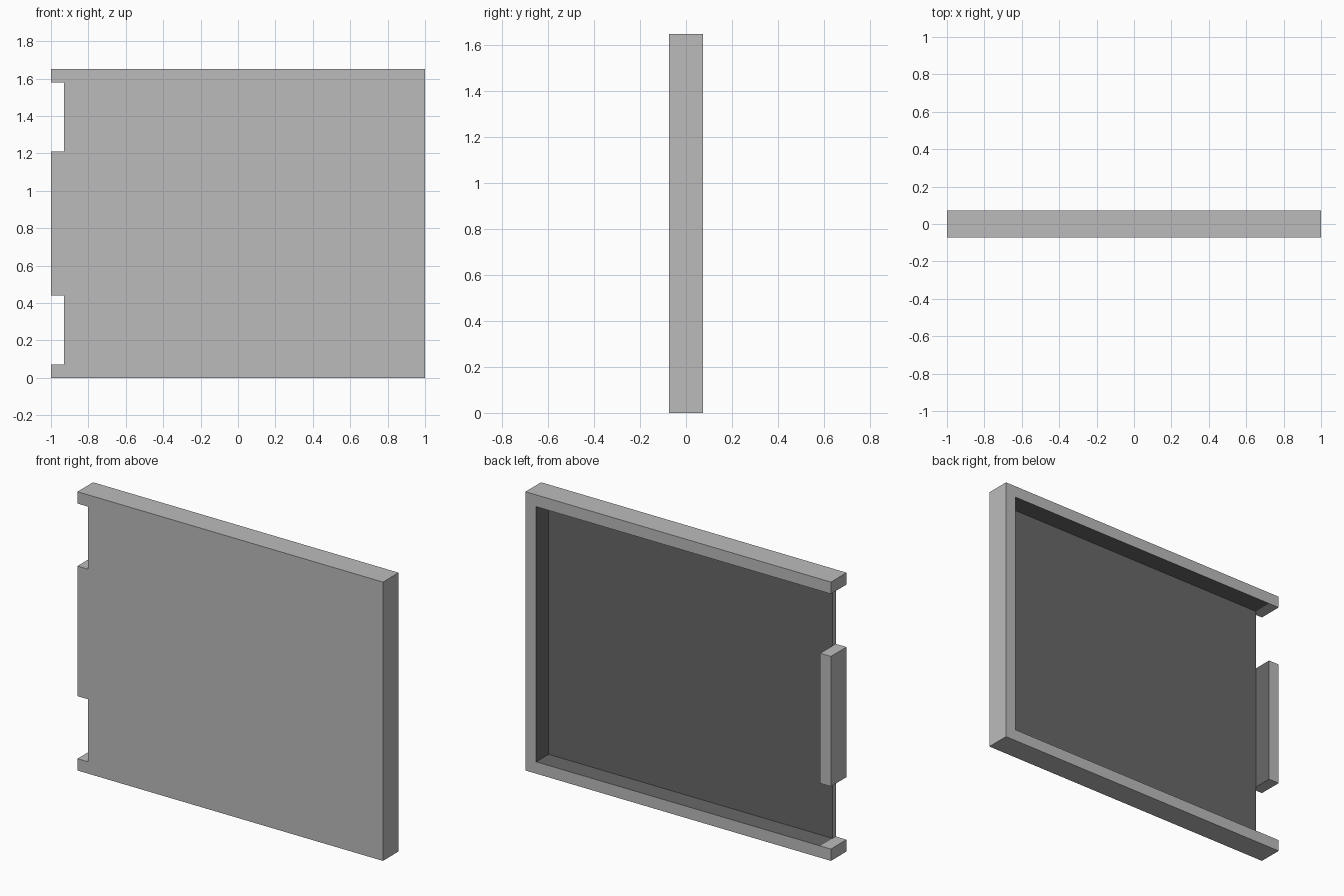
import bpy
import bmesh

if "Cube" in bpy.data.objects:
    bpy.data.objects.remove(bpy.data.objects["Cube"], do_unlink=True)

HALF_DEPTH = 0.073
FLOOR = -0.043          # inner surface of the thin front panel
EDGE = 0.93             # inner side of the rim
TOP, LOW, HIGH = 1.65, 0.07, 1.58
POST_LOW, POST_HIGH = 0.44, 1.21


def make_material(name, value):
    mat = bpy.data.materials.new(name)
    mat.use_nodes = True
    colour = (value, value, value, 1.0)
    mat.diffuse_color = colour
    mat.node_tree.nodes["Principled BSDF"].inputs["Base Color"].default_value = colour
    return mat


materials = [make_material("light_grey", 0.5), make_material("dark_grey_lining", 0.14)]


def extrude_profile(name, points, y0, y1, is_lining):
    """Extrude an x-z outline from y0 to y1 and line the faces chosen by a rule."""
    bm = bmesh.new()
    face = bm.faces.new([bm.verts.new((x, y0, z)) for x, z in points])
    grown = bmesh.ops.extrude_face_region(bm, geom=[face])["geom"]
    for v in grown:
        if isinstance(v, bmesh.types.BMVert):
            v.co.y = y1
    bmesh.ops.recalc_face_normals(bm, faces=bm.faces[:])
    for f in bm.faces:
        f.material_index = int(is_lining(f.calc_center_median(), f.normal))
    mesh = bpy.data.meshes.new(name)
    bm.to_mesh(mesh)
    bm.free()
    for mat in materials:
        mesh.materials.append(mat)
    obj = bpy.data.objects.new(name, mesh)
    bpy.context.collection.objects.link(obj)
    return obj


# Thin front panel with two notches in its right edge
panel = [(-1, 0), (1, 0), (1, TOP), (-1, TOP),
         (-1, HIGH), (-EDGE, HIGH), (-EDGE, POST_HIGH), (-1, POST_HIGH),
         (-1, POST_LOW), (-EDGE, POST_LOW), (-EDGE, LOW), (-1, LOW)]
extrude_profile("front_panel", panel, -HALF_DEPTH, FLOOR,
                lambda c, n: n.y > 0.5)

# C-shaped rim, lined on its inner walls but not on the free ends
rim = [(-1, 0), (1, 0), (1, TOP), (-1, TOP), (-1, HIGH), (-EDGE, HIGH),
       (EDGE, HIGH), (EDGE, LOW), (-EDGE, LOW), (-1, LOW)]
extrude_profile("rim", rim, FLOOR, HALF_DEPTH,
                lambda c, n: abs(n.y) < 0.5 and abs(c.x) < EDGE + 0.01
                and LOW - 0.01 < c.z < HIGH + 0.01)

# Middle post on the open side, lined towards the inside
post = [(-1, POST_LOW), (-EDGE, POST_LOW), (-EDGE, POST_HIGH), (-1, POST_HIGH)]
extrude_profile("side_post", post, FLOOR, HALF_DEPTH,
                lambda c, n: n.x > 0.5)
